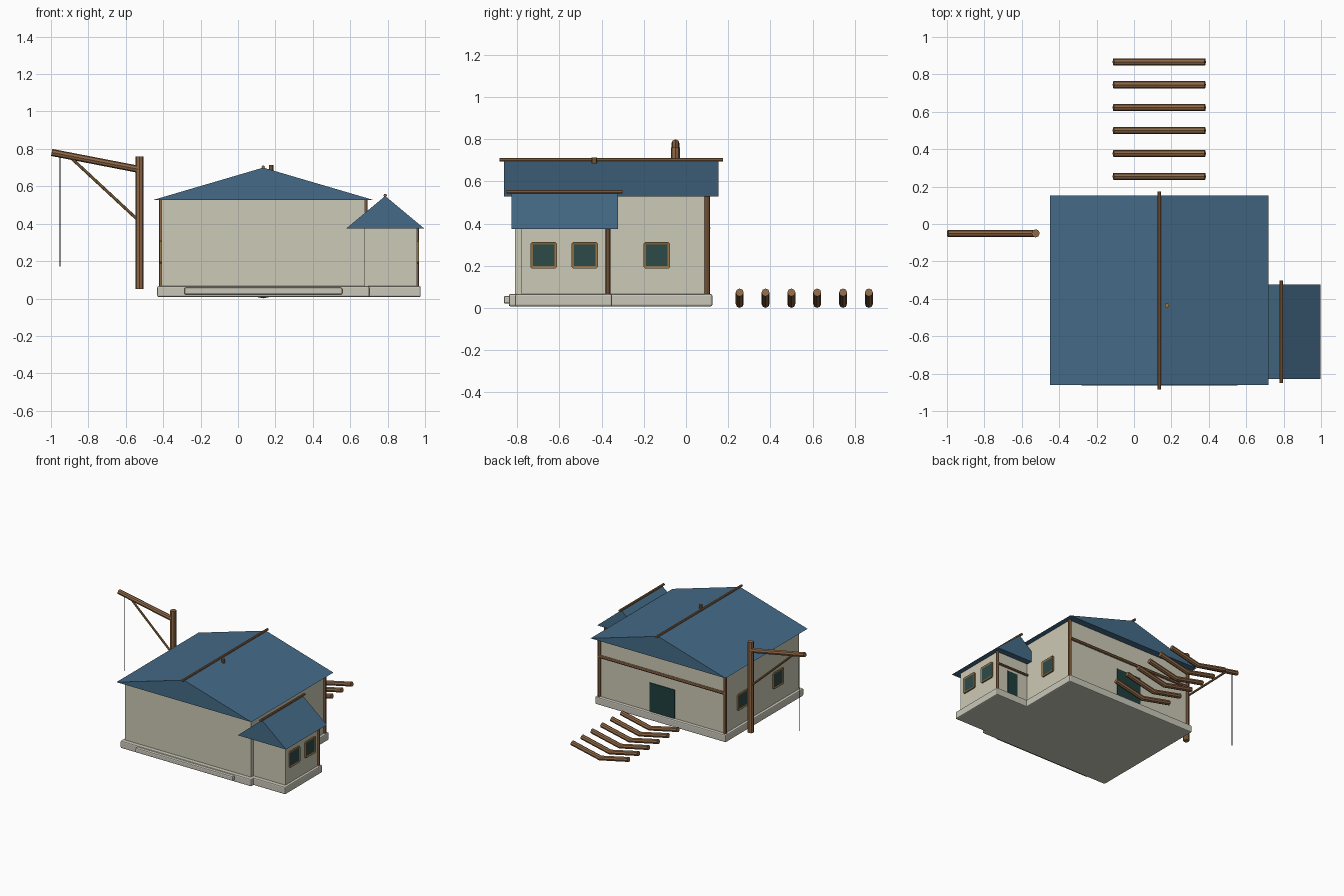
import bpy, bmesh
from mathutils import Vector, Matrix

old = bpy.data.objects.get("Cube")
if old:
    bpy.data.objects.remove(old)


def material(name, rgb):
    linear = [(c / 255) ** 2.2 for c in rgb] + [1]
    m = bpy.data.materials.new(name)
    m.use_nodes = True
    m.diffuse_color = linear
    m.node_tree.nodes["Principled BSDF"].inputs["Base Color"].default_value = linear
    return m


ROOF = material("slate blue", (70, 106, 134))
WALL = material("cream plaster", (203, 200, 180))
STONE = material("pale stone", (200, 198, 184))
WOOD = material("brown timber", (142, 104, 72))
TRIM = material("golden timber", (150, 116, 70))
GLASS = material("dark green glass", (48, 76, 74))
DOOR = material("dark teal door", (36, 66, 64))
ROPE = material("black rope", (28, 28, 28))


def finish(name, bm, *mats):
    bmesh.ops.recalc_face_normals(bm, faces=bm.faces)
    mesh = bpy.data.meshes.new(name)
    bm.to_mesh(mesh)
    bm.free()
    obj = bpy.data.objects.new(name, mesh)
    bpy.context.collection.objects.link(obj)
    for m in mats:
        mesh.materials.append(m)
    return obj


def box_mesh(lo, hi):
    lo, hi = Vector(lo), Vector(hi)
    bm = bmesh.new()
    bmesh.ops.create_cube(bm, size=1, matrix=Matrix.Translation((lo + hi) / 2)
                          @ Matrix.Diagonal((*(hi - lo), 1)))
    return bm


def box(name, lo, hi, mat, bevel=0):
    obj = finish(name, box_mesh(lo, hi), mat)
    if bevel:
        mod = obj.modifiers.new("soft edges", "BEVEL")
        mod.width, mod.segments = bevel, 2
    return obj


def log(name, points, radius, mat, sides=8):
    """Round timber swept through a path in the vertical plane, with mitred joints."""
    points = [Vector(p) for p in points]
    bm = bmesh.new()
    rings = []
    for i, p in enumerate(points):
        before = (p - points[i - 1]).normalized() if i else None
        after = (points[i + 1] - p).normalized() if i + 1 < len(points) else None
        axis = ((before or after) + (after or before)).normalized()
        turn = axis.to_track_quat("Z", "Y").to_matrix().to_4x4()
        ring = bmesh.ops.create_circle(bm, segments=sides, radius=radius,
                                       matrix=Matrix.Translation(p) @ turn)["verts"]
        rings.append(ring)
    for a, b in zip(rings, rings[1:]):
        for k in range(sides):
            n = (k + 1) % sides
            bm.faces.new((a[k], a[n], b[n], b[k]))
    bm.faces.new(rings[0])
    bm.faces.new(rings[-1])
    return finish(name, bm, mat)


def gable_roof(name, x, half, y0, y1, eave, peak):
    """Solid triangular roof with its ridge along y."""
    bm = bmesh.new()
    profile = [(x - half, eave), (x + half, eave), (x, peak)]
    face = bm.faces.new([bm.verts.new((px, y0, pz)) for px, pz in profile])
    new = bmesh.ops.extrude_face_region(bm, geom=[face])["geom"]
    bmesh.ops.translate(bm, vec=(0, y1 - y0, 0),
                        verts=[v for v in new if isinstance(v, bmesh.types.BMVert)])
    # the extruded face leaves its source as the other end cap
    finish(name, bm, ROOF)
    log(name + "_ridge_beam", [(x, y0 - .022, peak + .003), (x, y1 + .022, peak + .003)],
        .009, WOOD)


def window(name, x, y, side):
    """Framed window on a wall that faces +x or -x."""
    z, h = .25, .063
    bm = box_mesh((x - .011, y - h, z - h), (x + .011, y + h, z + h))
    bmesh.ops.recalc_face_normals(bm, faces=bm.faces)
    bmesh.ops.bevel(bm, geom=[e for e in bm.edges if abs((e.verts[0].co - e.verts[1].co).x) > .01],
                    offset=.008, segments=1, affect="EDGES")
    bm.normal_update()
    pane = max(bm.faces, key=lambda f: f.normal.x * side)
    bmesh.ops.inset_individual(bm, faces=[pane], thickness=.013, depth=-.004)
    pane.material_index = 1
    finish(name, bm, TRIM, GLASS)


# Stone bases and front step
box("main_base", (-.432, -.84, .008), (.702, .125, .066), STONE, .008)
box("annex_base", (.6, -.81, .008), (.977, -.35, .066), STONE, .008)
box("front_step", (-.287, -.863, .021), (.558, -.83, .058), STONE, .008)

# Walls
box("main_walls", (-.41, -.81, .06), (.68, .1, .535), WALL)
box("annex_walls", (.66, -.78, .06), (.957, -.37, .38), WALL)

# Roofs
gable_roof("main_roof", .135, .585, -.862, .153, .528, .7)
gable_roof("annex_roof", .787, .209, -.828, -.323, .374, .548)
log("roof_peg", [(.177, -.435, .67), (.177, -.435, .714)], .012, TRIM)

# Rear timber frame
for side, x in (("left", .68), ("right", -.41)):
    log("rear_post_" + side, [(x, .1, .06), (x, .1, .53)], .013, WOOD)
log("rear_beam", [(-.41, .104, .38), (.68, .104, .38)], .012, WOOD)
log("annex_post", [(.957, -.37, .06), (.957, -.37, .376)], .011, WOOD)
log("annex_beam", [(.68, -.366, .28), (.957, -.366, .28)], .009, WOOD)

# Doors and windows
box("main_door", (.027, .09, .066), (.243, .106, .29), DOOR)
box("annex_door", (.775, -.38, .066), (.865, -.364, .25), DOOR)
window("main_window_left", .68, -.138, 1)
for i, y in enumerate((-.675, -.48)):
    window(f"annex_window_{i + 1}", .957, y, 1)
for i, y in enumerate((-.11, -.55)):
    window(f"main_window_right_{i + 1}", -.41, y, -1)

# Hoist
Y = -.05
log("hoist_post", [(-.526, Y, .05), (-.526, Y, .76)], .022, WOOD)
log("hoist_arm", [(-.996, Y, .781), (-.526, Y, .69)], .019, WOOD)
log("hoist_brace", [(-.885, Y, .745), (-.535, Y, .42)], .008, TRIM)
log("hoist_rope", [(-.951, Y, .77), (-.951, Y, .172)], .003, ROPE, 6)

# Row of sagging logs behind the house
for i in range(6):
    y = .2545 + .1225 * i
    log(f"track_log_{i + 1}", [(-.11, y, .074), (.135, y, .02), (.38, y, .074)], .019, WOOD)
